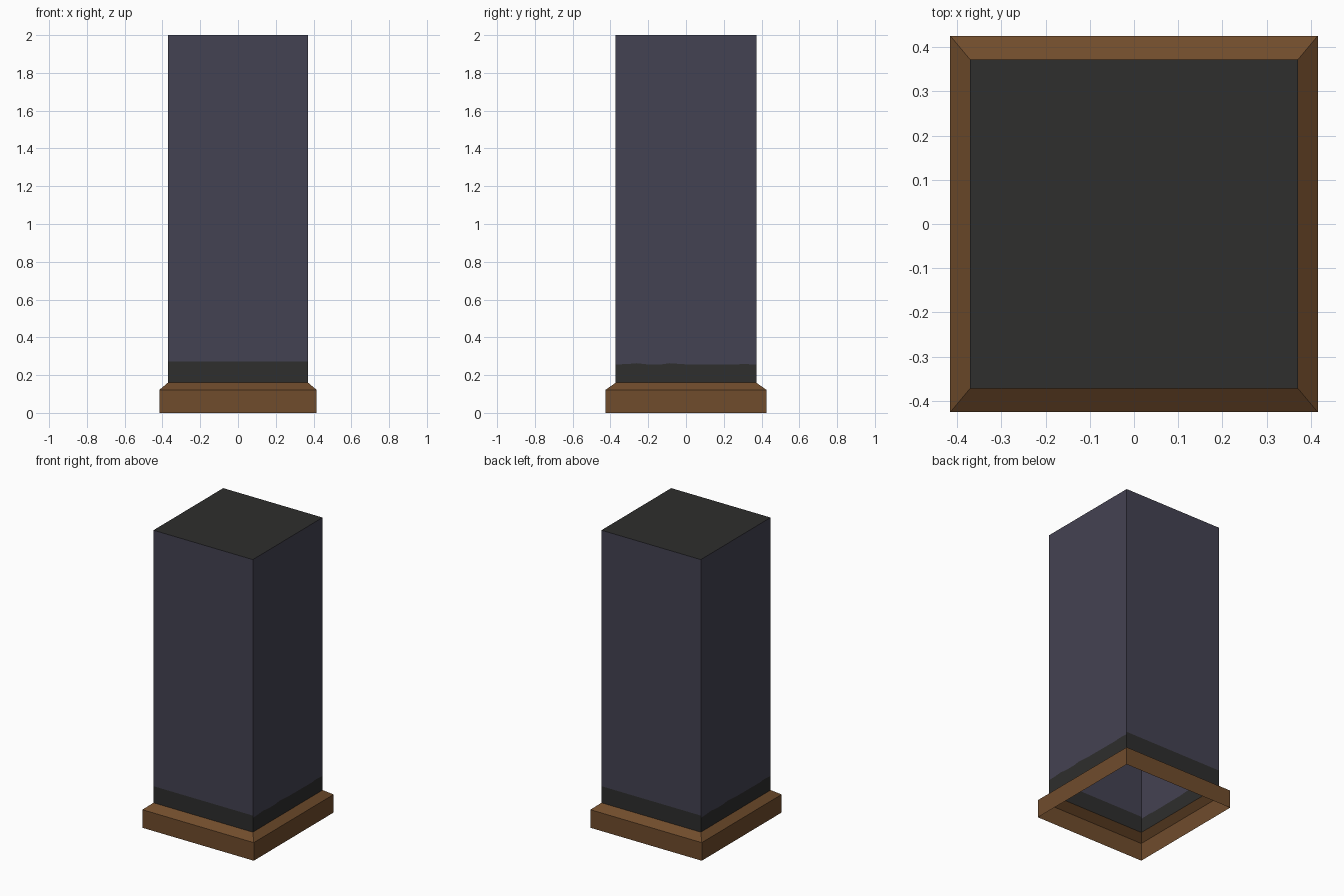
import bpy

if "Cube" in bpy.data.objects:
    bpy.data.objects.remove(bpy.data.objects["Cube"])

HX, HY = 0.371, 0.372        # column half sizes
BX, BY = 0.416, 0.426        # plinth half sizes
Z_BASE, Z_COL, Z_TOP = 0.122, 0.16, 2.0


def srgb(r, g, b):
    def lin(c):
        c /= 255
        return c / 12.92 if c <= 0.04045 else ((c + 0.055) / 1.055) ** 2.4
    return (lin(r), lin(g), lin(b), 1)


def material(name, rgb):
    m = bpy.data.materials.new(name)
    m.diffuse_color = srgb(*rgb)
    m.use_nodes = True
    m.node_tree.nodes["Principled BSDF"].inputs["Base Color"].default_value = m.diffuse_color
    return m


slate = material("slate_purple", (68, 66, 82))
charcoal = material("charcoal", (46, 46, 45))
wood = material("brown_wood", (112, 76, 44))


def make(name, verts, faces, mats, indices):
    me = bpy.data.meshes.new(name)
    me.from_pydata(verts, [], faces)
    for m in mats:
        me.materials.append(m)
    for p, i in zip(me.polygons, indices):
        p.material_index = i
    ob = bpy.data.objects.new(name, me)
    bpy.context.collection.objects.link(ob)
    return ob


def ring(x, y, z):
    return [(-x, -y, z), (x, -y, z), (x, y, z), (-x, y, z)]


# Plinth: open band with a sloped shoulder up to the column
verts = ring(BX, BY, 0) + ring(BX, BY, Z_BASE) + ring(HX, HY, Z_COL)
faces = [(r + i, r + (i + 1) % 4, r + 4 + (i + 1) % 4, r + 4 + i)
         for r in (0, 4) for i in range(4)]
make("plinth", verts, faces, [wood], [0] * len(faces))

# Column: hollow shell, each side split into a charcoal band and slate panel
straight = [(0, 0.272), (1, 0.272)]
uneven = [(0, 0.256), (0.09, 0.259), (0.15, 0.263), (0.22, 0.257), (0.33, 0.257),
          (0.38, 0.263), (0.5, 0.257), (0.85, 0.255), (0.9, 0.259), (1, 0.256)]
corners = ring(HX, HY, 0)
verts, faces, indices = [], [], []
for side in range(4):
    a, b = corners[side], corners[(side + 1) % 4]
    for_side = uneven if side % 2 else straight
    start = len(verts)
    for t, h in for_side:
        x, y = a[0] + (b[0] - a[0]) * t, a[1] + (b[1] - a[1]) * t
        verts += [(x, y, Z_COL), (x, y, h), (x, y, Z_TOP)]
    for k in range(len(for_side) - 1):
        p, q = start + 3 * k, start + 3 * k + 3
        faces += [(p, q, q + 1, p + 1), (p + 1, q + 1, q + 2, p + 2)]
        indices += [1, 0]
make("column", verts, faces, [slate, charcoal], indices)

# Flat top cap
make("top_cap", ring(HX, HY, Z_TOP), [(0, 1, 2, 3)], [charcoal], [0])
